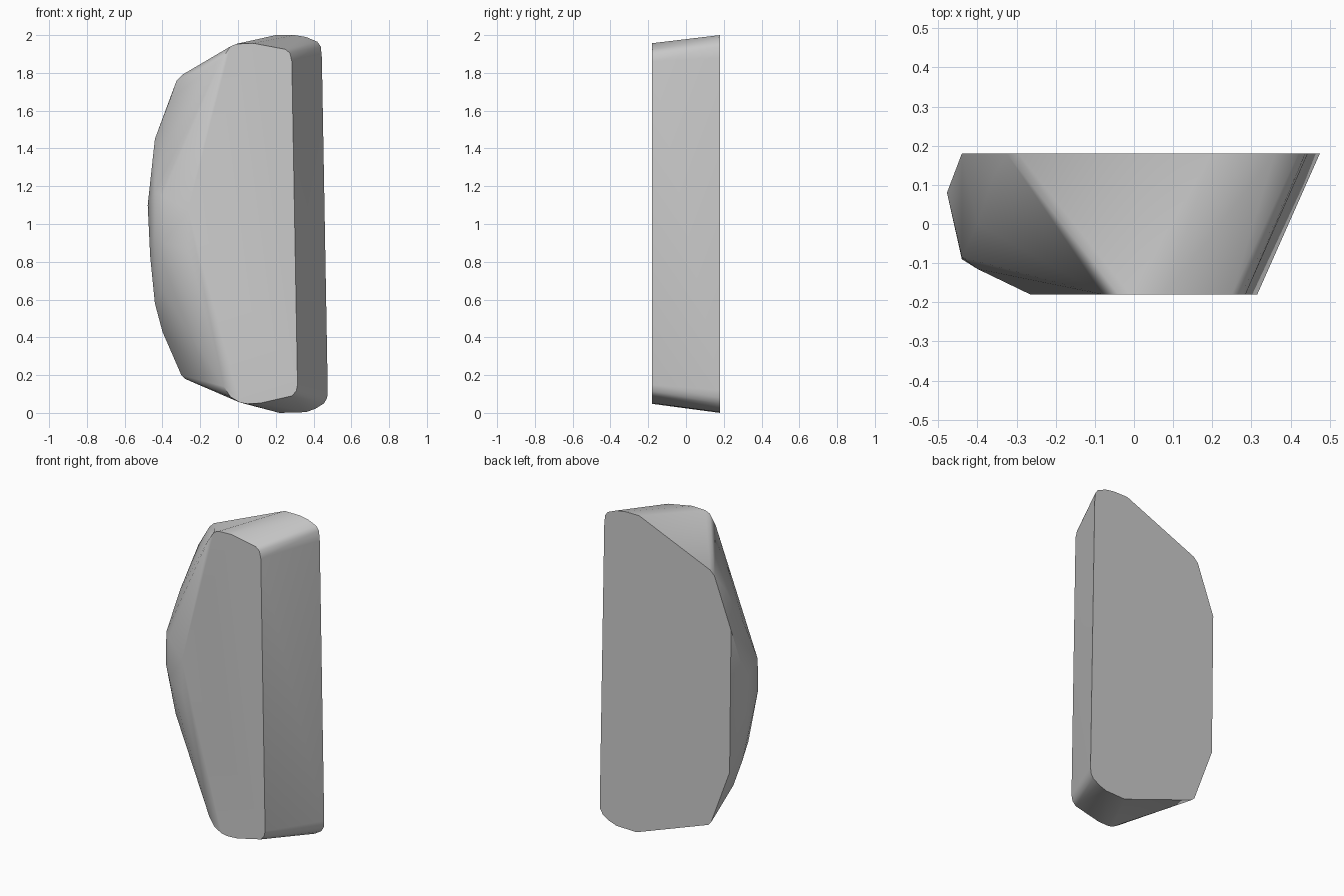
import bpy, bmesh, math

# Outline of the flat front face (x, z)
front = [(-0.04, 1.94), (-0.01, 1.953), (0.08, 1.957), (0.25, 1.925), (0.275, 1.905), (0.285, 1.86),
         (0.315, 0.15), (0.308, 0.115), (0.285, 0.09), (0.12, 0.052), (0.05, 0.048), (0.01, 0.055),
         (-0.04, 0.085), (-0.075, 0.14), (-0.262, 0.87), (-0.265, 1.07), (-0.08, 1.88)]

# Outline of the flat back face (x, z)
back = [(0.2, 2.0), (0.3, 2.0), (0.36, 1.99), (0.42, 1.965), (0.438, 1.94), (0.444, 1.88),
        (0.475, 0.12), (0.472, 0.08), (0.455, 0.05), (0.41, 0.022), (0.36, 0.004), (0.22, 0.0),
        (-0.28, 0.18), (-0.3, 0.2), (-0.43, 0.55), (-0.44, 1.45), (-0.325, 1.76), (-0.295, 1.79)]

# Chipped ridge along the bulging left side (x, y, z)
ridge = [(-0.478, 0.08, 1.1), (-0.465, 0.06, 0.83), (-0.44, 0.07, 0.58), (-0.40, 0.1, 0.43),
         (-0.44, -0.085, 1.17), (-0.44, -0.09, 0.97), (-0.40, -0.115, 1.15), (-0.40, -0.115, 0.9),
         (-0.40, 0.0, 1.42), (-0.40, -0.05, 0.65), (-0.36, 0.12, 1.66)]

points = [(x, -0.18, z) for x, z in front]
points += [(x, 0.18, z) for x, z in back] + ridge

# Wrap the outlines and ridge into one faceted solid
bm = bmesh.new()
for p in points:
    bm.verts.new(p)
res = bmesh.ops.convex_hull(bm, input=bm.verts[:])
bmesh.ops.delete(bm, geom=[v for v in bm.verts if not v.link_faces], context='VERTS')
bmesh.ops.dissolve_limit(bm, angle_limit=math.radians(1), verts=bm.verts[:], edges=bm.edges[:])
bmesh.ops.recalc_face_normals(bm, faces=bm.faces[:])

mesh = bpy.data.meshes.new("stone_slab")
bm.to_mesh(mesh)
bm.free()
slab = bpy.data.objects.new("stone_slab", mesh)
bpy.context.collection.objects.link(slab)

# Soft facets with crisp face borders
bpy.context.view_layer.objects.active = slab
slab.select_set(True)
bpy.ops.object.shade_smooth_by_angle(angle=math.radians(30))
